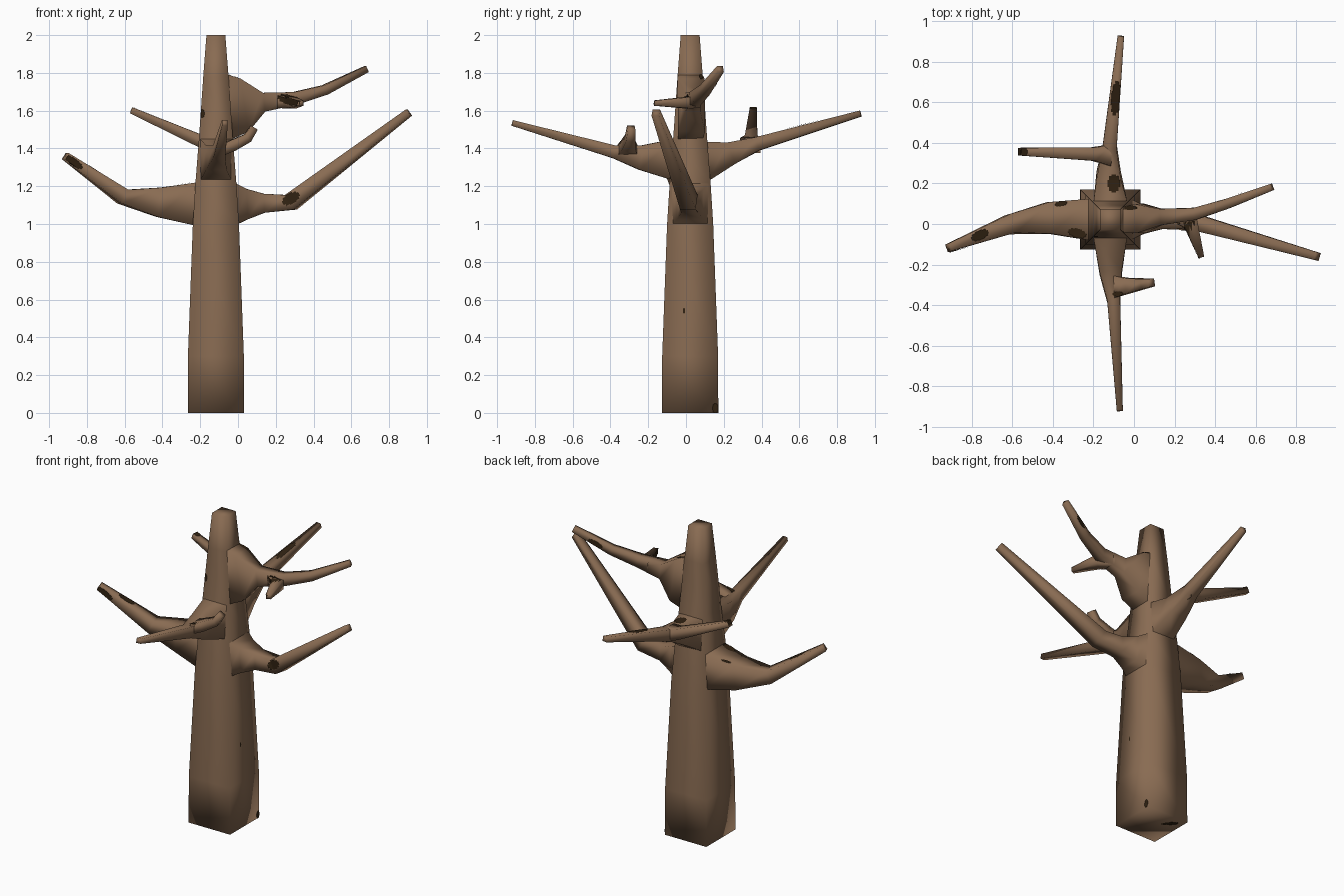
import bpy, bmesh, math
from mathutils import Vector
from mathutils.bvhtree import BVHTree

if "Cube" in bpy.data.objects:
    bpy.data.objects.remove(bpy.data.objects["Cube"])


def colour(name, rgb):
    m = bpy.data.materials.new(name)
    m.diffuse_color = (*rgb, 1)
    m.use_nodes = True
    m.node_tree.nodes["Principled BSDF"].inputs["Base Color"].default_value = m.diffuse_color
    return m


bark = colour("brown bark", (0.25, 0.148, 0.085))
dark = colour("dark bark", (0.03, 0.016, 0.006))
limbs = []


def add_object(name, bm, mat):
    me = bpy.data.meshes.new(name)
    bm.to_mesh(me)
    bm.free()
    me.materials.append(mat)
    ob = bpy.data.objects.new(name, me)
    bpy.context.collection.objects.link(ob)
    return ob


def limb(name, stations, cap_start=False):
    """Four-sided tapered limb; station = (x, y, z, half_width, half_height)."""
    pts = [Vector(s[:3]) for s in stations]
    bm = bmesh.new()
    rings = []
    for i, s in enumerate(stations):
        t = (pts[min(i + 1, len(pts) - 1)] - pts[max(i - 1, 0)]).normalized()
        if i == 0 and not cap_start:
            # the root lies flat against the parent
            t = Vector((t.x, t.y, 0)).normalized()
        side = t.cross(Vector((0, 0, 1)))
        side = side.normalized() if side.length > 0.05 else Vector((1, 0, 0))
        up = side.cross(t).normalized()
        rings.append([bm.verts.new(pts[i] + side * s[3] * u + up * s[4] * v)
                      for u, v in ((-1, -1), (1, -1), (1, 1), (-1, 1))])
    for r0, r1 in zip(rings, rings[1:]):
        for k in range(4):
            j = (k + 1) % 4
            bm.faces.new((r0[k], r0[j], r1[j], r1[k]))
    tip = bm.faces.new(rings[-1])
    if cap_start:
        bm.faces.new(rings[0][::-1])
    bmesh.ops.recalc_face_normals(bm, faces=bm.faces)
    if tip.normal.dot(pts[-1] - pts[-2]) < 0:
        bmesh.ops.reverse_faces(bm, faces=bm.faces)
    for f in bm.faces:
        f.smooth = True
    limbs.append(add_object(name, bm, bark))


CX, CY = -0.117, 0.022

# trunk
limb("trunk", [(CX, CY, z, h, h) for z, h in
               ((0, .149), (.3, .148), (1.0, .122), (1.22, .108),
                (1.45, .09), (1.78, .067), (2.0, .05))], True)

# left branch
limb("left_branch", [(-.215, .022, 1.105, .103, .115), (-.42, .03, 1.115, .078, .078),
                     (-.61, .0, 1.145, .048, .04), (-.915, -.117, 1.36, .02, .02)])

# right branch
limb("right_branch", [(-.02, .022, 1.105, .103, .115), (.05, .022, 1.105, .07, .08),
                      (.14, .02, 1.11, .045, .05), (.28, .015, 1.115, .042, .045),
                      (.905, -.16, 1.59, .02, .02)])

# upper right branch with its swollen collar and twig
limb("upper_right_branch", [(-.055, .022, 1.615, .064, .175), (.03, .028, 1.63, .072, .142),
                            (.135, .035, 1.645, .04, .05), (.3, .05, 1.665, .03, .034),
                            (.46, .1, 1.71, .025, .026), (.68, .182, 1.82, .017, .017)])
limb("upper_right_twig", [(.2, .05, 1.65, .035, .035), (.28, .005, 1.642, .036, .03),
                          (.333, -.165, 1.64, .014, .014)])

# front branch and twig
limb("front_branch", [(-.117, -.065, 1.34, .083, .11), (-.115, -.24, 1.352, .055, .065),
                      (-.1, -.38, 1.382, .032, .034), (-.07, -.92, 1.535, .015, .015)])
limb("front_twig", [(-.10, -.31, 1.385, .055, .03), (-.03, -.305, 1.415, .038, .03),
                    (.05, -.295, 1.455, .025, .025), (.085, -.29, 1.51, .02, .02)])

# back branch and twig
limb("back_branch", [(-.117, .11, 1.33, .083, .105), (-.125, .24, 1.375, .06, .06),
                     (-.12, .38, 1.425, .035, .036), (-.065, .925, 1.585, .016, .016)])
limb("back_twig", [(-.11, .34, 1.415, .055, .04), (-.2, .345, 1.44, .033, .033),
                   (-.565, .357, 1.602, .019, .017)])

# combined surface that the dark bark patches are laid onto
verts, polys = [], []
for ob in limbs:
    n = len(verts)
    verts += [v.co.copy() for v in ob.data.vertices]
    polys += [[n + i for i in p.vertices] for p in ob.data.polygons]
surface = BVHTree.FromPolygons(verts, polys)

X, Y, Z = Vector((1, 0, 0)), Vector((0, 1, 0)), Vector((0, 0, 1))
VIEWS = {"front": (X, Z, Y), "back": (X, Z, -Y), "right": (Y, Z, -X),
         "top": (X, Y, -Z), "below": (X, Y, Z)}


def patch(view, u, v, a, b, turn=0, n=10):
    """Thin oval of dark bark, projected onto the limbs along a view axis."""
    ux, vx, d = VIEWS[view]
    c, s = math.cos(math.radians(turn)), math.sin(math.radians(turn))
    bm = bmesh.new()
    grid = {}
    for i in range(n + 1):
        for j in range(n + 1):
            p, q = (2 * i / n - 1) * a, (2 * j / n - 1) * b
            o = ux * (u + p * c - q * s) + vx * (v + p * s + q * c) - d * 4
            hit = surface.ray_cast(o, d)[0]
            if hit:
                grid[i, j] = bm.verts.new(hit - d * 0.004)
    for i in range(n):
        for j in range(n):
            m = (2 * (i + .5) / n - 1) ** 2 + (2 * (j + .5) / n - 1) ** 2
            keys = [(i, j), (i + 1, j), (i + 1, j + 1), (i, j + 1)]
            if m > 1 or any(k not in grid for k in keys):
                continue
            q = [grid[k] for k in keys]
            if max((q[0].co - w.co).length for w in q) < 0.05:
                f = bm.faces.new(q)
                f.normal_update()
                if f.normal.dot(d) > 0:
                    f.normal_flip()
    bmesh.ops.delete(bm, geom=[w for w in bm.verts if not w.link_faces], context='VERTS')
    add_object("dark_bark_patch", bm, dark)


for args in (
        # front side
        ("front", .27, 1.657, .06, .025, -15), ("front", .28, 1.135, .05, .028, 30),
        ("front", -.87, 1.328, .055, .018, -36), ("front", -.19, 1.585, .012, .022),
        # top side
        ("top", -.09, .62, .022, .085, -5), ("top", -.55, .356, .024, .022),
        ("top", -.76, -.055, .045, .022, 25), ("top", -.28, -.045, .045, .022, -15),
        ("top", -.36, .1, .03, .012, 10), ("top", -.1, .2, .03, .045),
        ("top", -.02, .08, .035, .012), ("top", -.08, -.345, .025, .012),
        # trunk foot and rear
        ("right", .155, .025, .014, .025), ("right", -.01, .54, .006, .015),
        ("below", -.19, .10, .05, .015, 135), ("back", .54, 1.75, .045, .016, 27)):
    patch(*args)
